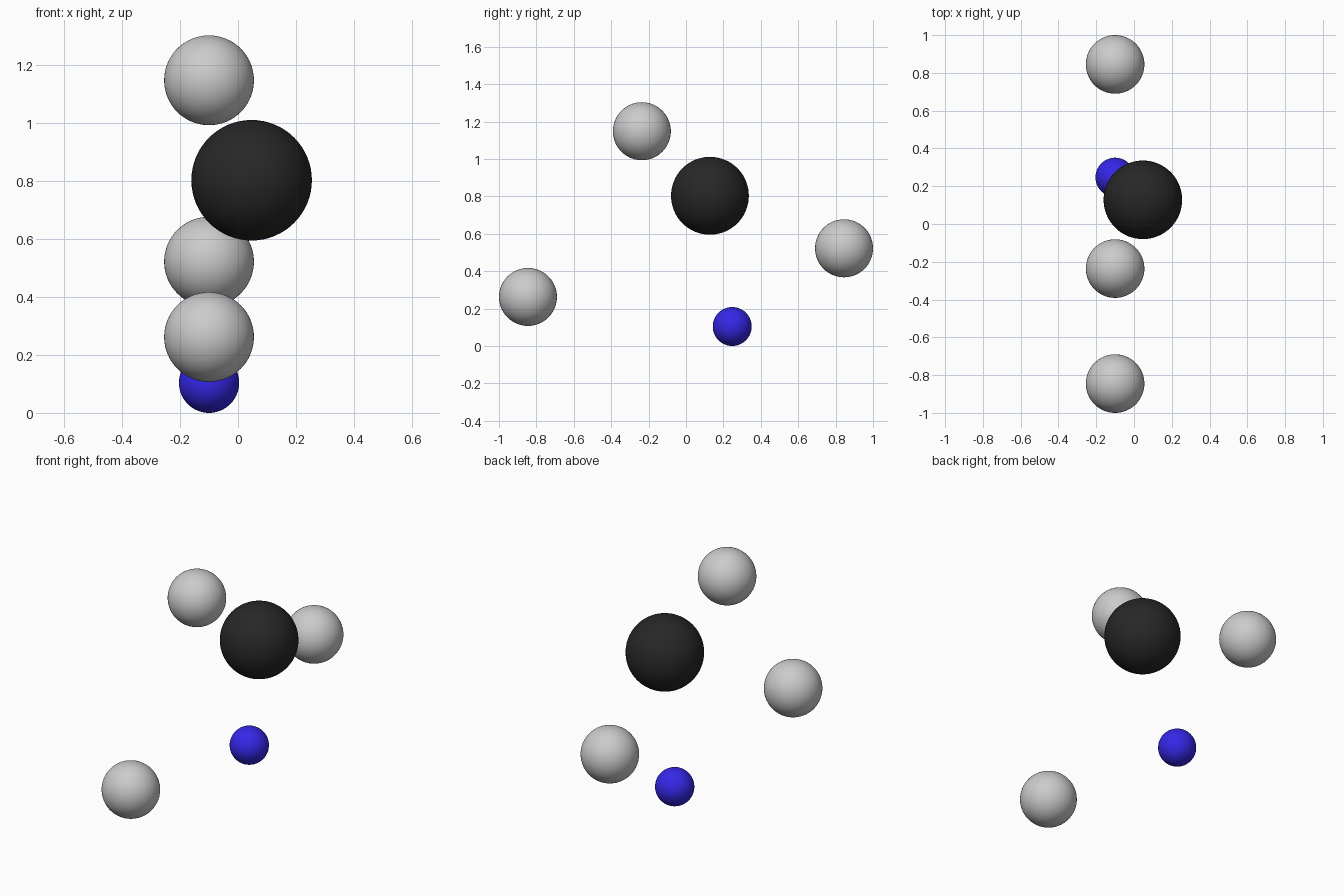
import bpy

if "Cube" in bpy.data.objects:
    bpy.data.objects.remove(bpy.data.objects["Cube"])


def material(name, colour):
    mat = bpy.data.materials.new(name)
    mat.diffuse_color = colour
    mat.use_nodes = True
    mat.node_tree.nodes["Principled BSDF"].inputs["Base Color"].default_value = mat.diffuse_color
    return mat


def ball(name, centre, radius, mat=None):
    bpy.ops.mesh.primitive_uv_sphere_add(
        segments=64, ring_count=32, radius=radius, location=centre)
    obj = bpy.context.object
    obj.name = name
    bpy.ops.object.shade_smooth()
    if mat:
        obj.data.materials.append(mat)
    return obj


black = material("black", (0.02, 0.02, 0.02, 1))
blue = material("blue", (0.035, 0.02, 0.8, 1))

# three equal grey balls sharing one plane
for name, y, z in (("left_ball", -0.845, 0.262),
                   ("upper_ball", -0.236, 1.148),
                   ("right_ball", 0.845, 0.522)):
    ball(name, (-0.1, y, z), 0.155)

# large dark ball, set slightly forward of the plane
ball("large_ball", (0.047, 0.128, 0.803), 0.208, black)

# small blue ball resting on the ground
ball("small_ball", (-0.1, 0.247, 0.104), 0.104, blue)
